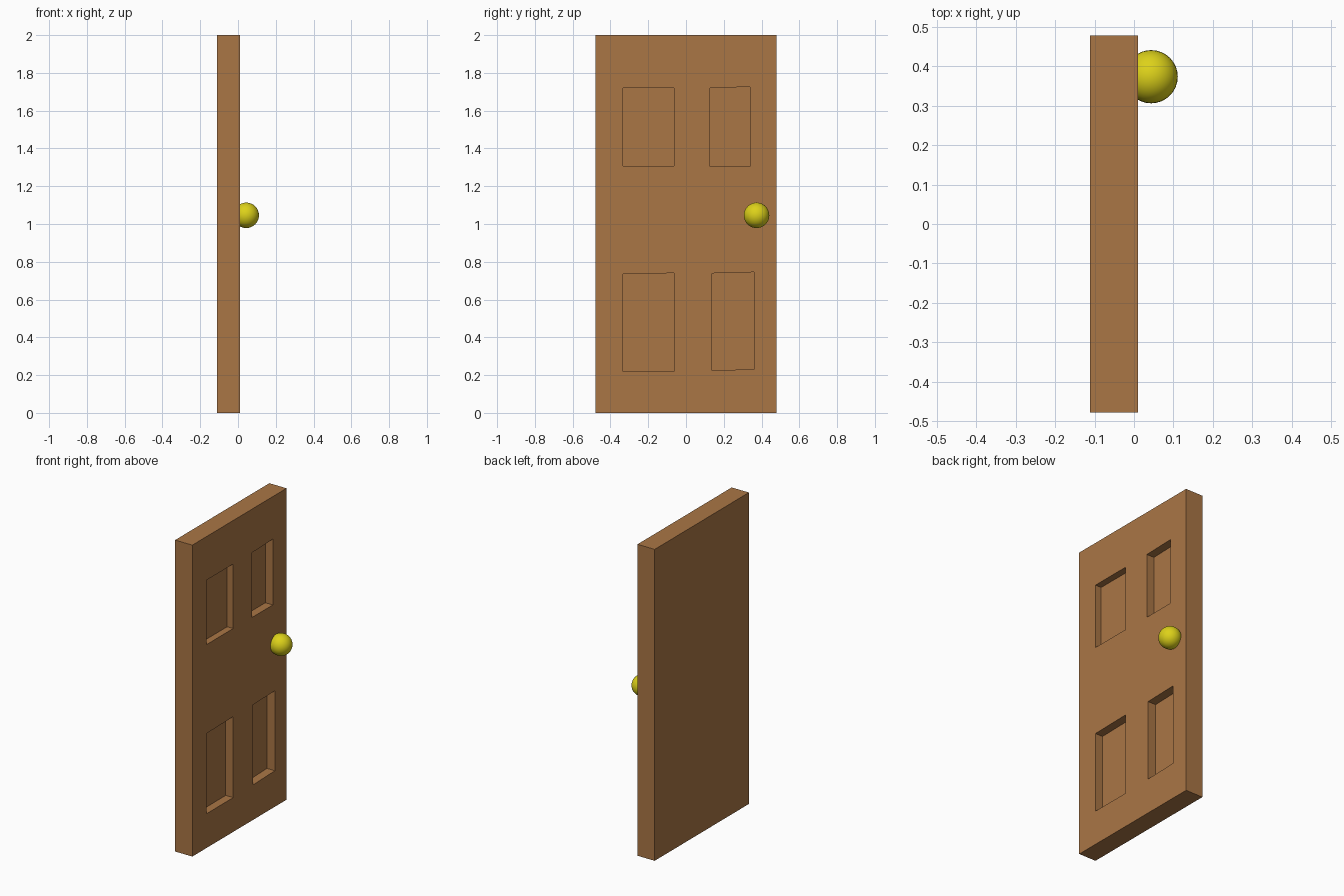
import bpy, bmesh

if "Cube" in bpy.data.objects:
    bpy.data.objects.remove(bpy.data.objects["Cube"])

FACE_X = 0.01          # visible panelled face of the door
BACK_X = -0.112


def material(name, colour):
    m = bpy.data.materials.new(name)
    m.diffuse_color = colour
    m.use_nodes = True
    m.node_tree.nodes["Principled BSDF"].inputs["Base Color"].default_value = m.diffuse_color
    return m


def prism(name, corners, x0, x1):
    """Extrude a polygon of (y, z) corners along x."""
    bm = bmesh.new()
    face = bm.faces.new([bm.verts.new((x0, y, z)) for y, z in corners])
    ext = bmesh.ops.extrude_face_region(bm, geom=[face])
    verts = [v for v in ext["geom"] if isinstance(v, bmesh.types.BMVert)]
    bmesh.ops.translate(bm, verts=verts, vec=(x1 - x0, 0, 0))
    bmesh.ops.recalc_face_normals(bm, faces=bm.faces)
    mesh = bpy.data.meshes.new(name)
    bm.to_mesh(mesh)
    bm.free()
    obj = bpy.data.objects.new(name, mesh)
    bpy.context.collection.objects.link(obj)
    return obj


wood = material("wood", (0.40, 0.18, 0.06, 1))
brass = material("brass", (0.72, 0.64, 0.01, 1))

# Door slab
door = prism("door", [(-0.478, 0), (0.478, 0), (0.478, 2), (-0.478, 2)], BACK_X, FACE_X)
door.data.materials.append(wood)

# Recessed panels: corners from bottom left, counter-clockwise, and depth
panels = {
    "upper_left": ([(-0.333, 1.306), (-0.063, 1.306), (-0.063, 1.72), (-0.333, 1.72)], 0.043),
    "upper_right": ([(0.127, 1.304), (0.339, 1.304), (0.339, 1.726), (0.127, 1.72)], 0.053),
    "lower_left": ([(-0.333, 0.22), (-0.063, 0.22), (-0.063, 0.74), (-0.333, 0.735)], 0.053),
    "lower_right": ([(0.138, 0.225), (0.36, 0.231), (0.36, 0.745), (0.138, 0.739)], 0.056),
}
for name, (corners, depth) in panels.items():
    cutter = prism(name + "_panel_cutter", corners, FACE_X - depth, FACE_X + 0.1)
    cutter.data.materials.append(wood)
    cutter.hide_render = True
    cutter.hide_set(True)
    cut = door.modifiers.new(name + "_panel", "BOOLEAN")
    cut.operation = "DIFFERENCE"
    cut.solver = "EXACT"
    cut.object = cutter

# Round knob, partly sunk into the door
bpy.ops.mesh.primitive_uv_sphere_add(segments=32, ring_count=16, radius=0.0675,
                                     location=(0.0435, 0.3735, 1.046))
knob = bpy.context.object
knob.name = "knob"
knob.data.materials.append(brass)
bpy.ops.object.shade_smooth()
